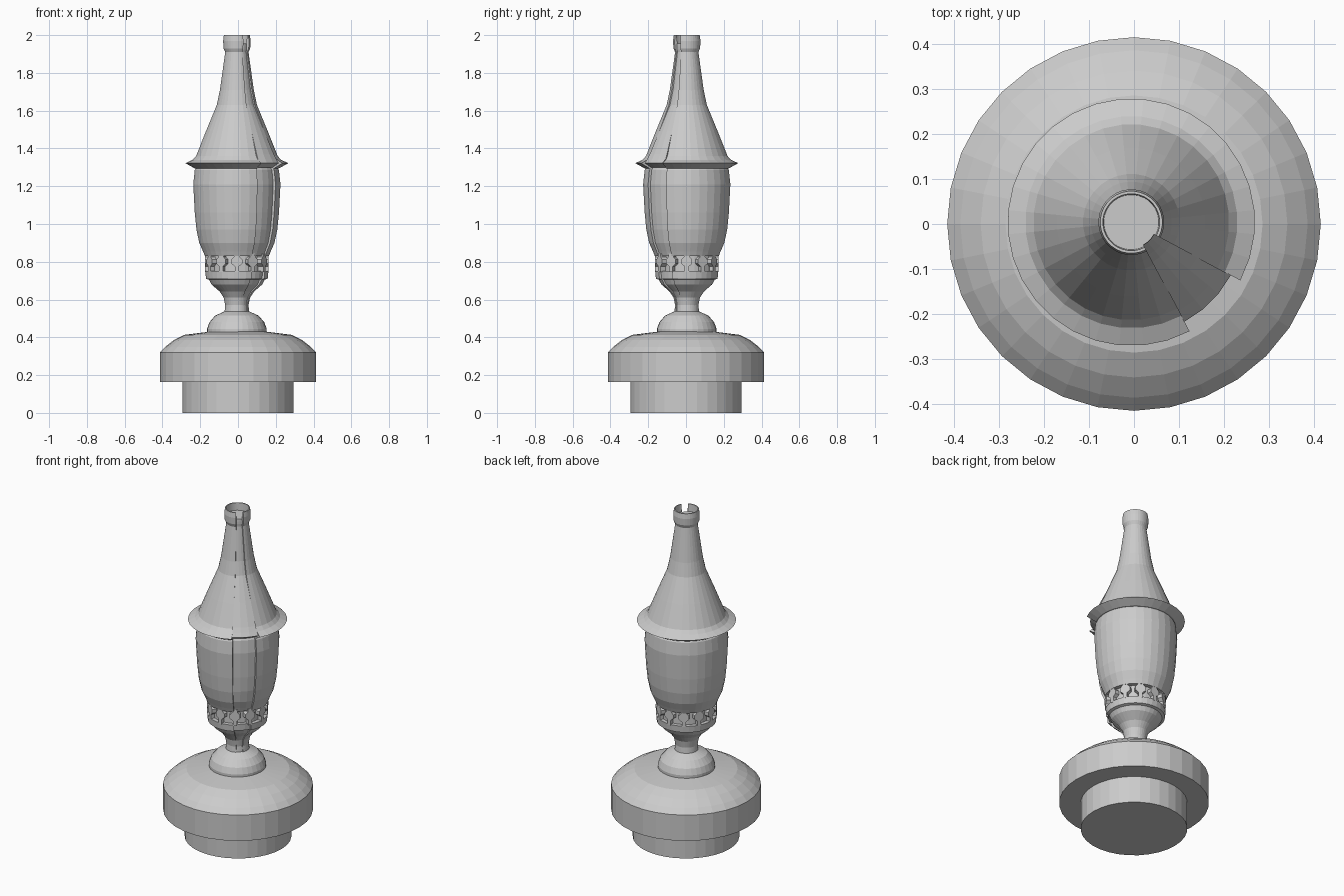
import bpy, bmesh, math

if "Cube" in bpy.data.objects:
    bpy.data.objects.remove(bpy.data.objects["Cube"])

SEG = 32
CENTRE = (-0.006, 0.004)          # the turned upper part sits slightly off axis
WEDGE = (19.5, 22.5)              # unused ring range kept below in degrees form
A0, A1 = math.radians(-61.9), math.radians(-28.1)   # damaged sector, front right

stone = bpy.data.materials.new("grey stone")
stone.diffuse_color = (0.6, 0.6, 0.6, 1)
stone.use_nodes = True
stone.node_tree.nodes["Principled BSDF"].inputs["Base Color"].default_value = stone.diffuse_color


def finish(name, bm):
    bmesh.ops.remove_doubles(bm, verts=bm.verts, dist=1e-5)
    bmesh.ops.recalc_face_normals(bm, faces=bm.faces)
    mesh = bpy.data.meshes.new(name)
    bm.to_mesh(mesh)
    bm.free()
    mesh.materials.append(stone)
    ob = bpy.data.objects.new(name, mesh)
    bpy.context.collection.objects.link(ob)
    return ob


def lathe(name, profile, wedge=None, centre=(0, 0)):
    """Revolve (r, z) points; 'wedge' is the profile used inside the damaged sector."""
    if wedge:
        step = (A1 - A0) / 3
        rings = [(A0, profile)]
        rings += [(A0 + step * i, wedge) for i in range(4)]
        n = SEG - 3
        rings += [(A1 + (2 * math.pi - A1 + A0) * i / n, profile) for i in range(n)]
    else:
        rings = [(2 * math.pi * i / SEG, profile) for i in range(SEG)]
    bm = bmesh.new()
    cols = [[bm.verts.new((centre[0] + r * math.cos(a), centre[1] + r * math.sin(a), z))
             for r, z in prof] for a, prof in rings]
    for i, col in enumerate(cols):
        nxt = cols[(i + 1) % len(cols)]
        for j in range(len(col) - 1):
            bm.faces.new((col[j], nxt[j], nxt[j + 1], col[j + 1]))
    return finish(name, bm)


def inset(profile, scale):
    return [(r * scale, z) for r, z in profile]


# Plinth and wide rounded base
lathe("plinth", [(0, 0), (0.295, 0), (0.295, 0.17), (0, 0.17)])
lathe("wide_base", [(0, 0.163), (0.414, 0.163), (0.414, 0.32), (0.385, 0.35), (0.34, 0.385),
                    (0.285, 0.413), (0.15, 0.43), (0, 0.43)])

# Dome foot
lathe("dome_foot", [(0, 0.42), (0.158, 0.425), (0.158, 0.445), (0.145, 0.48),
                    (0.115, 0.515), (0.066, 0.537), (0, 0.537)], centre=CENTRE)

# Waisted stem flaring to the collar ledge, with recessed sector
stem = [(0, 0.53), (0.066, 0.53), (0.062, 0.57), (0.07, 0.61), (0.092, 0.643), (0.135, 0.68),
        (0.148, 0.705), (0.164, 0.71), (0.168, 0.75), (0.145, 0.75), (0.145, 0.85), (0, 0.85)]
lathe("stem", stem, inset(stem, 0.92), CENTRE)

# Ring of mushroom-shaped lugs between ledge and body
bm = bmesh.new()
half = [(0.014, 0.845), (0.016, 0.825), (0.029, 0.812), (0.029, 0.79), (0.011, 0.775), (0.011, 0.745)]
outline = half + [(-u, z) for u, z in reversed(half)]
for k in range(12):
    a = 2 * math.pi * k / 12
    c, s = math.cos(a), math.sin(a)
    inner, outer = [[bm.verts.new((CENTRE[0] + r * c - u * s, CENTRE[1] + r * s + u * c, z))
                     for u, z in outline] for r in (0.135, 0.168)]
    bm.faces.new(outer)
    bm.faces.new(inner[::-1])
    for i in range(len(outline)):
        j = (i + 1) % len(outline)
        bm.faces.new((inner[i], inner[j], outer[j], outer[i]))
finish("collar_lugs", bm)

# Barrel body
body = [(0, 0.83), (0.17, 0.83), (0.18, 0.855), (0.2, 0.9), (0.215, 0.97), (0.224, 1.06),
        (0.232, 1.21), (0.224, 1.285), (0.215, 1.3), (0, 1.3)]
lathe("body", body, inset(body, 0.94), CENTRE)

# Flanged cone roof with cupped lip; the damaged sector loses its rim and flange edge
roof = [(0, 1.29), (0.225, 1.295), (0.274, 1.322), (0.235, 1.34), (0.217, 1.36), (0.165, 1.49),
        (0.107, 1.63), (0.09, 1.71), (0.062, 1.91), (0.071, 1.93), (0.073, 1.97), (0.069, 2.0),
        (0.063, 2.0), (0.061, 1.955), (0, 1.955)]
worn = [(0, 1.29), (0.215, 1.3), (0.25, 1.322), (0.236, 1.345), (0.222, 1.37), (0.165, 1.49),
        (0.1, 1.63), (0.082, 1.71), (0.056, 1.91), (0.058, 1.925), (0.058, 1.94), (0.057, 1.955),
        (0.055, 1.955), (0.054, 1.955), (0, 1.955)]
lathe("cone_roof", roof, worn, CENTRE)
